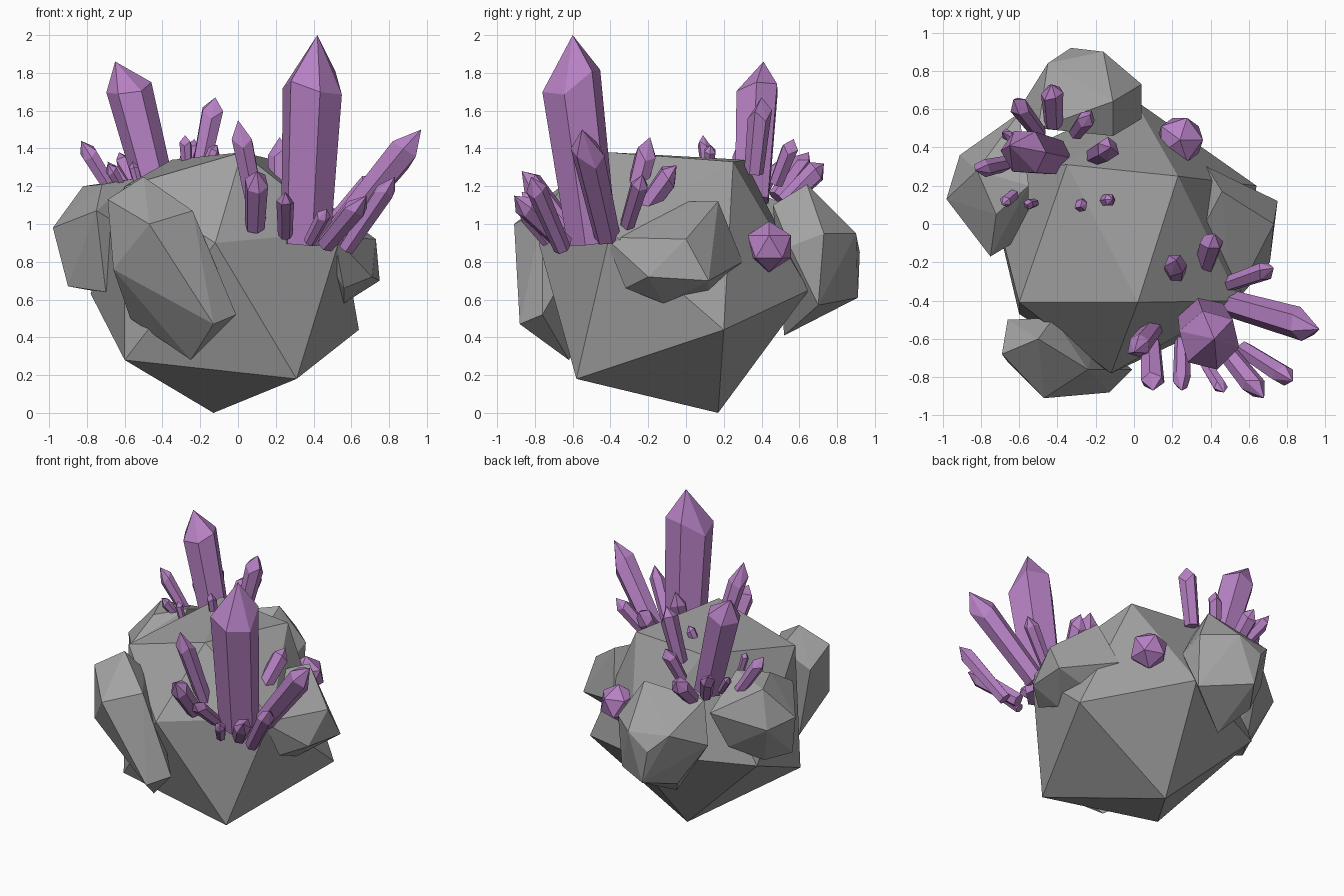
import bpy, bmesh, math, random
from mathutils import Vector

random.seed(4)


def material(name, colour):
    mat = bpy.data.materials.new(name)
    mat.diffuse_color = (*colour, 1)
    return mat


purple = material("purple_crystal", (0.47, 0.22, 0.55))
stone = material("dark_stone", (0.36, 0.36, 0.36))


def finish(bm, name, mat):
    bmesh.ops.recalc_face_normals(bm, faces=bm.faces[:])
    me = bpy.data.meshes.new(name)
    bm.to_mesh(me)
    bm.free()
    me.materials.append(mat)
    bpy.context.collection.objects.link(bpy.data.objects.new(name, me))


def rock(name, corners):
    """Faceted boulder: convex hull around a few corners."""
    bm = bmesh.new()
    for c in corners:
        bm.verts.new(c)
    bmesh.ops.convex_hull(bm, input=bm.verts[:])
    bmesh.ops.delete(bm, geom=[v for v in bm.verts if not v.link_faces], context='VERTS')
    finish(bm, name, stone)


def crystal(name, base, tip, r, shift=(0, 0, 0)):
    """Six-sided prism, slightly flared, with an uneven point; shift moves the shoulder off axis."""
    base, tip, shift = Vector(base), Vector(tip), Vector(shift)
    axis = tip - base
    rot = axis.to_track_quat('Z', 'Y')
    length = axis.length
    turn = random.uniform(0, 1)
    bm = bmesh.new()
    rings = []
    for h, s, wob, off in ((-0.03, 0.83, 0, Vector()), (0.77, 1.0, 0.08, shift)):
        ring = []
        for i in range(6):
            a = turn + i * math.tau / 6
            z = length * (h + random.uniform(-wob, wob))
            ring.append(bm.verts.new(base + off + rot @ Vector((r * s * math.cos(a), r * s * math.sin(a), z))))
        rings.append(ring)
    top = bm.verts.new(tip)
    bm.faces.new(rings[0])
    for i in range(6):
        j = (i + 1) % 6
        bm.faces.new((rings[0][i], rings[0][j], rings[1][j], rings[1][i]))
        bm.faces.new((rings[1][i], rings[1][j], top))
    finish(bm, name, purple)


# Main boulder
rock("main_rock", [
    (-.13, .17, 0), (.31, -.58, .18), (.64, .20, .44), (0, .65, .65), (-.78, .29, .63), (-.60, -.47, .28),
    (-.12, -.78, .90), (.55, -.40, .96), (.23, .25, 1.33), (-.35, .31, 1.34), (-.60, -.41, 1.20), (.02, -.41, 1.38)])

# Smaller boulders stuck to its sides
rock("front_left_rock", [
    (-.50, -.60, 1.25), (-.69, -.68, 1.13), (-.24, -.76, 1.07), (-.47, -.91, 1.0), (-.13, -.88, .47),
    (-.01, -.76, .52), (-.25, -.62, .28), (-.57, -.50, .50), (-.66, -.72, .76), (-.42, -.49, 1.1),
    (-.66, -.50, 1.0), (-.2, -.6, .8)])
rock("left_rock", [
    (-.98, .13, .98), (-.91, .36, .95), (-.82, .28, 1.20), (-.72, .05, 1.21), (-.75, -.17, 1.07), (-.90, .05, .67),
    (-.70, -.05, .64), (-.55, -.05, .95), (-.55, .20, 1.24), (-.60, .58, 1.08), (-.79, .22, .65), (-.66, .45, .80)])
rock("back_rock", [
    (-.11, .64, 1.21), (-.45, .84, .97), (-.33, .92, .85), (-.16, .90, .95), (.04, .73, .95), (.04, .55, .88),
    (.03, .70, .57), (-.11, .46, 1.10), (-.50, .50, 1.12), (-.60, .60, .85), (-.28, .91, .61), (-.29, .52, .41),
    (-.42, .70, .56)])
rock("right_rock", [
    (.38, .30, .80), (.46, .17, 1.12), (.36, -.02, 1.12), (.75, .12, .70), (.73, .0, .92), (.71, -.20, .72),
    (.51, -.43, .93), (.35, -.30, 1.03), (.56, -.12, .58), (.49, .12, .63), (.56, -.32, .66)])

# Front crystal cluster: base, tip, radius
front = [
    ((.36, -.50, .93), (.42, -.60, 2.0), .163, (-.01, -.03, 0)),
    ((.52, -.42, .95), (.97, -.55, 1.5), .085),
    ((.58, -.66, .88), (.83, -.82, 1.25), .055),
    ((.47, -.65, .90), (.68, -.91, 1.15), .06),
    ((.38, -.74, .91), (.47, -.88, 1.08), .038),
    ((.25, -.62, .95), (.25, -.87, 1.17), .047),
    ((.09, -.64, .99), (.10, -.87, 1.28), .064),
    ((.11, -.53, 1.0), (.0, -.67, 1.55), .06),
    ((.21, -.30, 1.03), (.22, -.19, 1.46), .06),
    ((.36, -.24, 1.05), (.42, -.05, 1.31), .062),
    ((.50, -.31, 1.0), (.73, -.23, 1.26), .05)]
# Rear crystal cluster
rear = [
    ((-.43, .35, 1.15), (-.65, .41, 1.86), .122, (.03, -.02, 0)),
    ((-.20, .36, 1.28), (-.12, .40, 1.67), .062),
    ((-.30, .48, 1.22), (-.23, .57, 1.45), .048),
    ((-.42, .53, 1.12), (-.43, .73, 1.32), .06),
    ((-.50, .48, 1.15), (-.63, .65, 1.38), .05),
    ((-.58, .42, 1.18), (-.69, .48, 1.33), .03),
    ((-.65, .32, 1.15), (-.83, .28, 1.44), .047),
    ((-.61, .17, 1.18), (-.69, .10, 1.32), .034),
    ((-.52, .11, 1.18), (-.56, .10, 1.33), .027),
    ((-.27, .11, 1.28), (-.28, .09, 1.47), .034),
    ((-.17, .12, 1.30), (-.11, .13, 1.42), .034)]
for label, group in (("front_crystal", front), ("rear_crystal", rear)):
    for k, spec in enumerate(group):
        crystal(f"{label}_{k + 1}", *spec)

# Stubby crystal nub on the right rear face
bm = bmesh.new()
bmesh.ops.create_icosphere(bm, subdivisions=1, radius=.135)
bmesh.ops.translate(bm, verts=bm.verts[:], vec=(.24, .44, .88))
finish(bm, "crystal_nub", purple)
